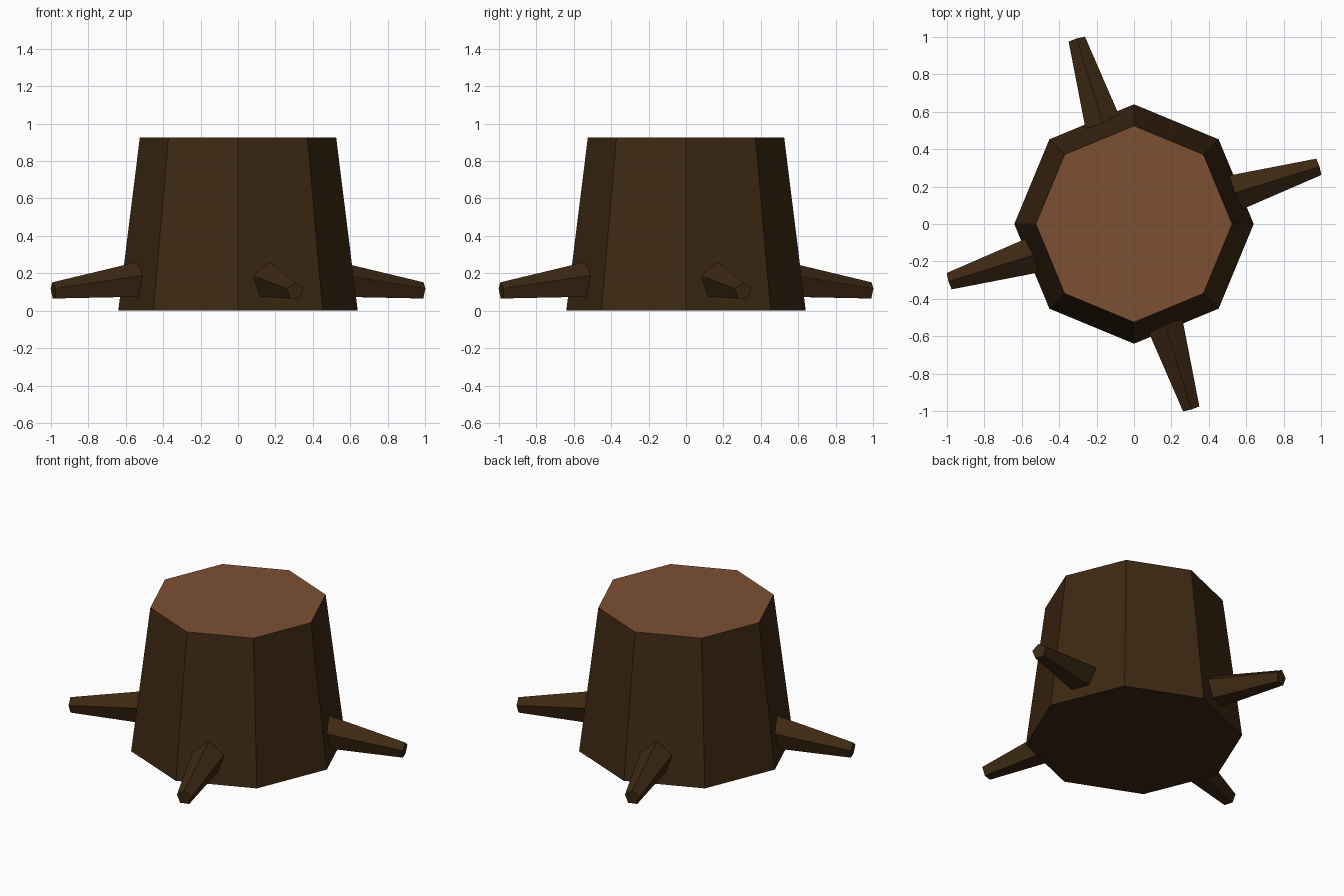
import bpy, math
from mathutils import Vector

if "Cube" in bpy.data.objects:
    bpy.data.objects.remove(bpy.data.objects["Cube"])


def material(name, color):
    m = bpy.data.materials.new(name)
    m.diffuse_color = (*color, 1)
    m.use_nodes = True
    m.node_tree.nodes["Principled BSDF"].inputs["Base Color"].default_value = m.diffuse_color
    return m


bark = material("dark bark", (0.0467, 0.0215, 0.0065))
wood = material("cut wood", (0.205, 0.080, 0.032))

# Tapered octagonal trunk with a pale cut top
H = 0.925
bpy.ops.mesh.primitive_cone_add(vertices=8, radius1=0.64, radius2=0.525,
                                depth=H, location=(0, 0, H / 2))
trunk = bpy.context.object
trunk.name = "stump_trunk"
trunk.data.materials.append(bark)
trunk.data.materials.append(wood)
for f in trunk.data.polygons:
    f.material_index = 1 if f.normal.z > 0.9 else 0


def root(index):
    # Five-sided root, ridge upward, sloping down as it leaves the trunk
    a = 0.3 + index * math.pi / 2
    out = Vector((math.cos(a), math.sin(a), 0))
    start = out * 0.50 + Vector((0, 0, 0.164))
    tip = out * 1.033 + Vector((0, 0, 0.104))
    axis = (tip - start).normalized()
    side = axis.cross(Vector((0, 0, 1))).normalized()
    up = side.cross(axis)
    verts = []
    for center, r in ((start, 0.109), (tip, 0.048)):
        for k in range(5):
            t = math.tau * k / 5
            verts.append(center + r * (math.cos(t) * up + math.sin(t) * side))
    faces = [(k, k + 5, (k + 1) % 5 + 5, (k + 1) % 5) for k in range(5)]
    faces += [(0, 1, 2, 3, 4), (9, 8, 7, 6, 5)]
    me = bpy.data.meshes.new("root")
    me.from_pydata(verts, [], faces)
    me.materials.append(bark)
    ob = bpy.data.objects.new(f"root_{index + 1}", me)
    bpy.context.collection.objects.link(ob)
    # Make face directions consistently outward
    bpy.ops.object.select_all(action='DESELECT')
    ob.select_set(True)
    bpy.context.view_layer.objects.active = ob
    bpy.ops.object.mode_set(mode='EDIT')
    bpy.ops.mesh.select_all(action='SELECT')
    bpy.ops.mesh.normals_make_consistent(inside=False)
    bpy.ops.object.mode_set(mode='OBJECT')


for i in range(4):
    root(i)
